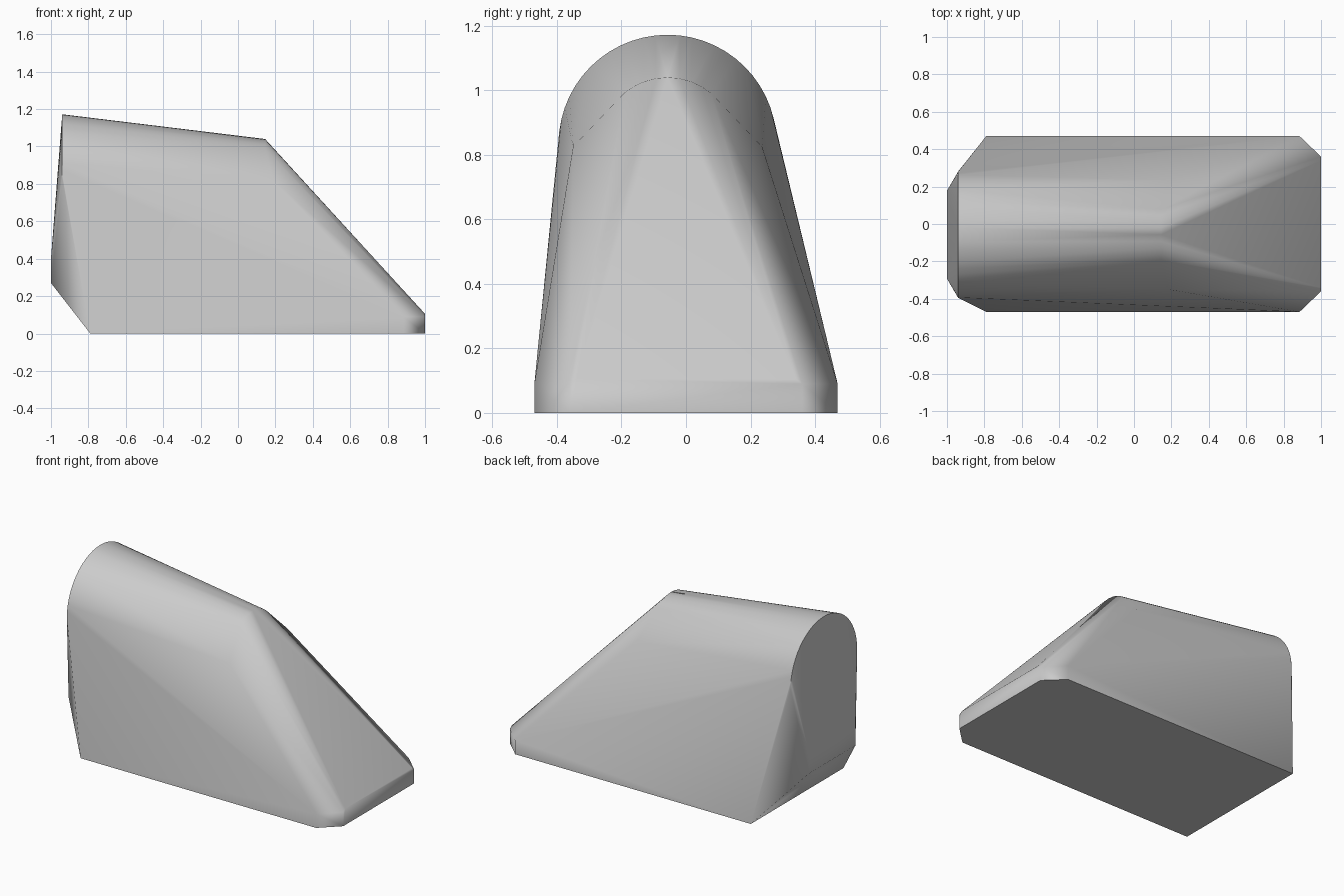
import bpy
import bmesh
from math import sin, cos, pi

cube = bpy.data.objects.get("Cube")
if cube:
    bpy.data.objects.remove(cube, do_unlink=True)

MID = -0.057  # the upper shell sits slightly off centre


def pair(x, half, z, mid=0.0):
    return [(x, mid - half, z), (x, mid + half, z)]


def arch(x, radius, centre_z, start, steps, lean=0.0):
    """Arc across the shell, leaning along x towards its ends."""
    points = []
    for i in range(steps + 1):
        a = start + (pi - 2 * start) * i / steps
        points.append((x + lean * (1 - sin(a)), MID + radius * cos(a),
                       centre_z + radius * sin(a)))
    return points


# Base and chamfered nose
points = pair(-0.79, 0.47, 0)
for z in (0, 0.09):
    points += pair(0.885, 0.47, z) + pair(1.0, 0.36, z)
points += pair(1.0, 0.34, 0.105)

# Narrow plate at the back
points += pair(-1.0, 0.235, 0.27, MID) + pair(-1.0, 0.235, 0.40, MID)

# Rounded back rim, front end of the ridge and its shoulders
points += arch(-0.94, 0.338, 0.834, 0, 28)
points += arch(0.145, 0.21, 0.83, pi / 3.6, 8)
points += pair(0.185, 0.293, 0.825, MID)

# Closed shell around the sections
bm = bmesh.new()
for p in points:
    bm.verts.new(p)
hull = bmesh.ops.convex_hull(bm, input=bm.verts)
loose = [v for v in bm.verts if not v.link_faces]
bmesh.ops.delete(bm, geom=loose, context='VERTS')
bmesh.ops.dissolve_limit(bm, angle_limit=0.01, verts=bm.verts, edges=bm.edges)
bmesh.ops.recalc_face_normals(bm, faces=bm.faces)

mesh = bpy.data.meshes.new("wedge_body")
bm.to_mesh(mesh)
bm.free()
body = bpy.data.objects.new("wedge_body", mesh)
bpy.context.collection.objects.link(body)

# Plain grey surface
grey = bpy.data.materials.new("light_grey")
grey.use_nodes = True
colour = (0.6, 0.6, 0.6, 1)
grey.diffuse_color = colour
grey.node_tree.nodes["Principled BSDF"].inputs["Base Color"].default_value = colour
mesh.materials.append(grey)

# Soft shading with a crisp back rim and base
bpy.ops.object.select_all(action='DESELECT')
body.select_set(True)
bpy.context.view_layer.objects.active = body
bpy.ops.object.shade_smooth_by_angle(angle=pi * 0.28)
soft = body.modifiers.new("soft_normals", 'WEIGHTED_NORMAL')
soft.keep_sharp = True
